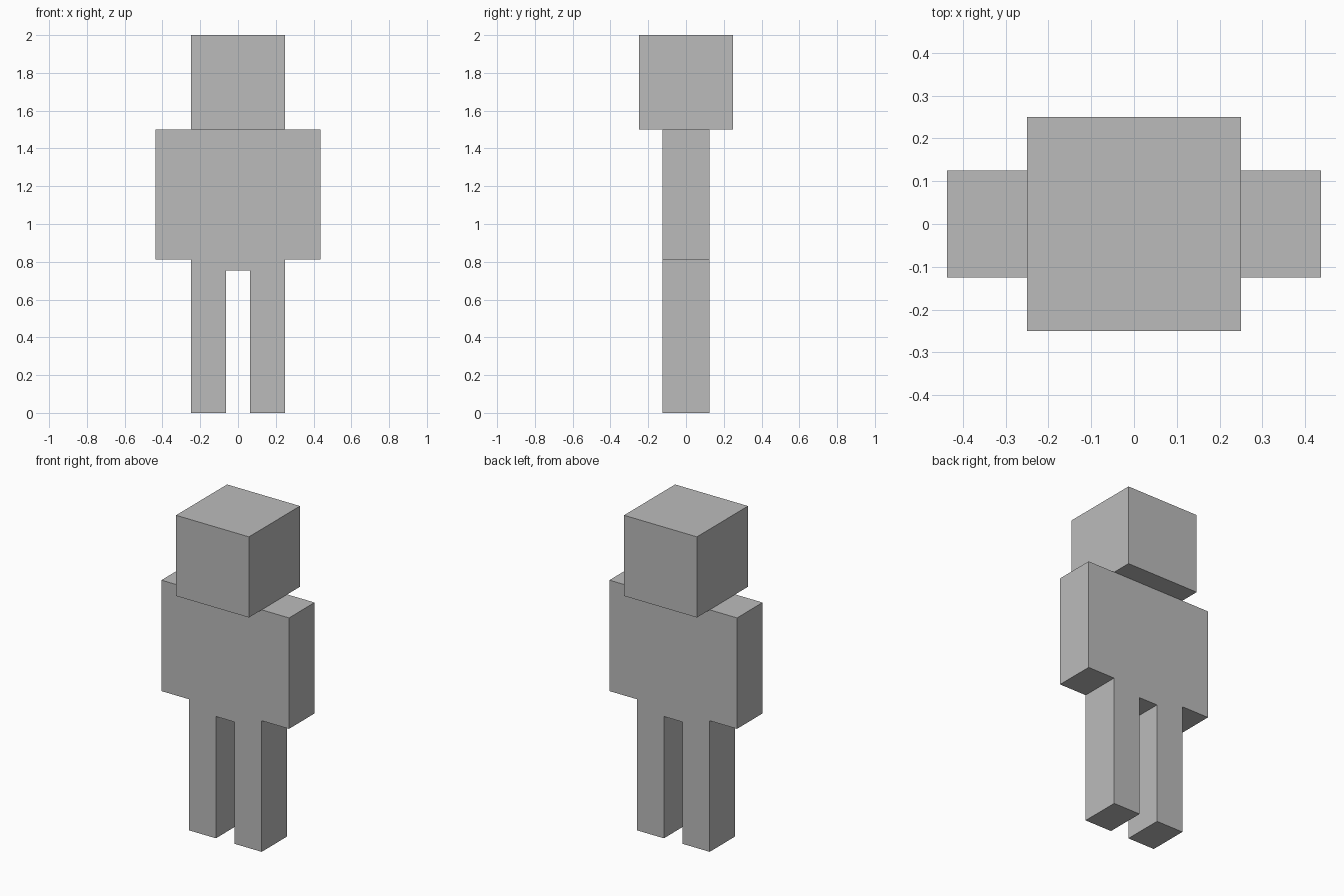
import bpy
import bmesh
from mathutils import Matrix, Vector

cube = bpy.data.objects.get("Cube")
if cube:
    bpy.data.objects.remove(cube, do_unlink=True)

# One plain grey for the whole figure
GREY = (0.5, 0.5, 0.5, 1.0)
grey = bpy.data.materials.new("plain_grey")
grey.use_nodes = True
grey.diffuse_color = GREY
grey.node_tree.nodes["Principled BSDF"].inputs["Base Color"].default_value = GREY


def box(name, low, high):
    """Flat-faced box between two opposite corners."""
    low, high = Vector(low), Vector(high)
    bm = bmesh.new()
    bmesh.ops.create_cube(
        bm, size=1,
        matrix=Matrix.Translation((low + high) / 2) @ Matrix.Diagonal((*(high - low), 1)))
    mesh = bpy.data.meshes.new(name)
    bm.to_mesh(mesh)
    bm.free()
    mesh.materials.append(grey)
    obj = bpy.data.objects.new(name, mesh)
    bpy.context.collection.objects.link(obj)
    return obj


HALF_WIDTH = 0.25      # head, torso and outer side of the legs
HALF_DEPTH = 0.125     # torso and limbs
ARM_REACH = 0.4375
LEG_GAP = 0.064        # inner side of each leg
HIP, HAND, SHOULDER, CROWN = 0.755, 0.8125, 1.5, 2.0

# Head and torso
box("head", (-HALF_WIDTH, -HALF_WIDTH, SHOULDER), (HALF_WIDTH, HALF_WIDTH, CROWN))
box("torso", (-HALF_WIDTH, -HALF_DEPTH, HIP), (HALF_WIDTH, HALF_DEPTH, SHOULDER))


def limb(name, inner, outer, bottom, top):
    """Matching limbs on the left (+x) and right (-x) sides."""
    box("left_" + name, (inner, -HALF_DEPTH, bottom), (outer, HALF_DEPTH, top))
    box("right_" + name, (-outer, -HALF_DEPTH, bottom), (-inner, HALF_DEPTH, top))


# Arms and legs
limb("arm", HALF_WIDTH, ARM_REACH, HAND, SHOULDER)
limb("leg", LEG_GAP, HALF_WIDTH, 0, HIP)
